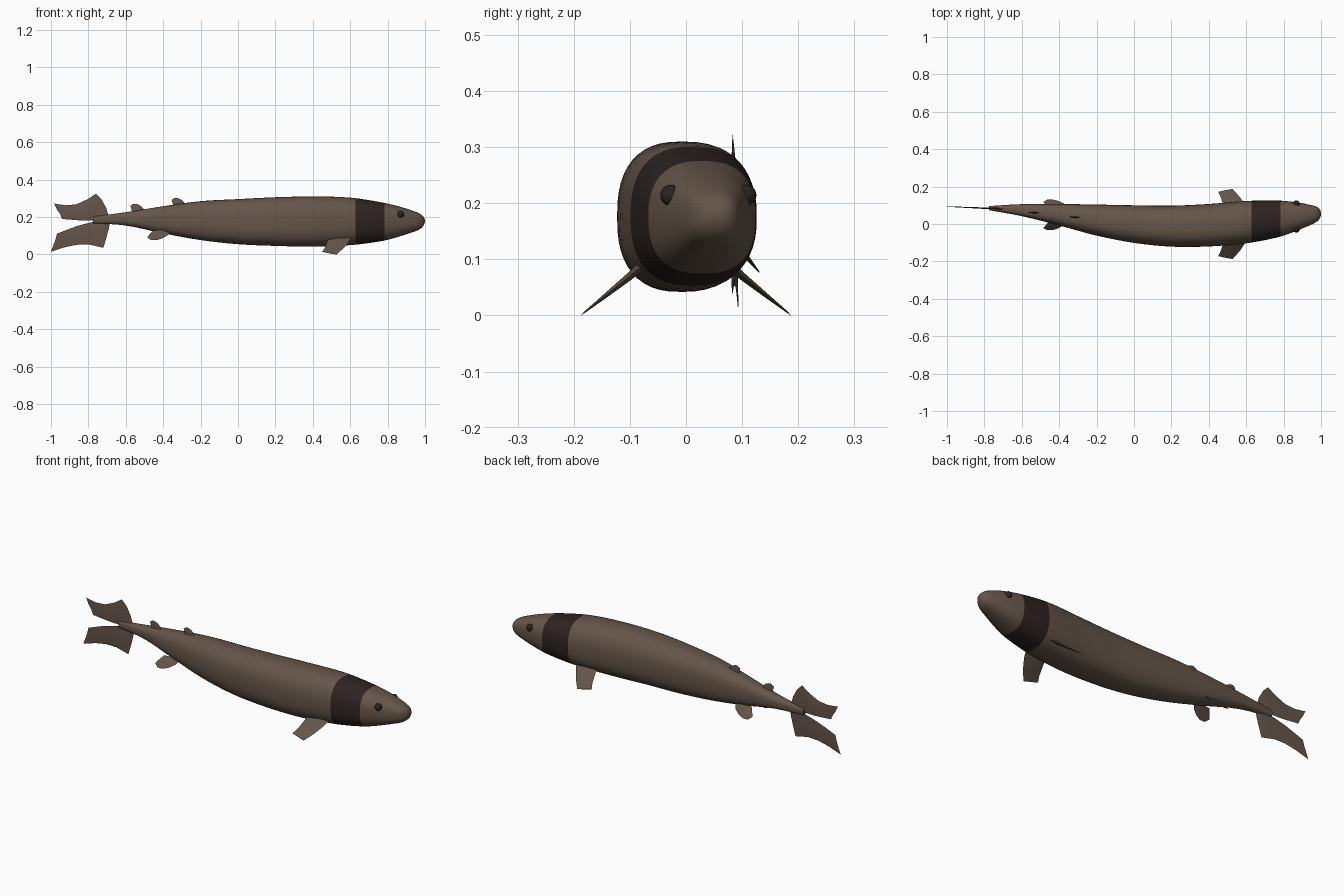
import bpy, math
from mathutils import Vector

if "Cube" in bpy.data.objects:
    bpy.data.objects.remove(bpy.data.objects["Cube"])


def material(name, rgb):
    m = bpy.data.materials.new(name)
    m.diffuse_color = (*rgb, 1)
    m.use_nodes = True
    m.node_tree.nodes["Principled BSDF"].inputs["Base Color"].default_value = m.diffuse_color
    return m


BROWN = material("brown skin", (0.130, 0.092, 0.068))
DARK = material("dark collar", (0.027, 0.017, 0.016))
EYE = material("eye black", (0.022, 0.017, 0.014))


def make(name, verts, faces, mats, angle=40):
    me = bpy.data.meshes.new(name)
    me.from_pydata([tuple(v) for v in verts], [], faces)
    for m in mats:
        me.materials.append(m)
    ob = bpy.data.objects.new(name, me)
    bpy.context.collection.objects.link(ob)
    bpy.ops.object.select_all(action='DESELECT')
    ob.select_set(True)
    bpy.context.view_layer.objects.active = ob
    bpy.ops.object.mode_set(mode='EDIT')
    bpy.ops.mesh.select_all(action='SELECT')
    bpy.ops.mesh.normals_make_consistent(inside=False)
    bpy.ops.object.mode_set(mode='OBJECT')
    bpy.ops.object.shade_smooth_by_angle(angle=math.radians(angle))
    return ob


def loft(name, rings, mats, angle=40):
    n = len(rings[0])
    verts = [v for r in rings for v in r]
    faces = [(k * n + i, k * n + (i + 1) % n, (k + 1) * n + (i + 1) % n, (k + 1) * n + i)
             for k in range(len(rings) - 1) for i in range(n)]
    faces += [tuple(range(n)), tuple(range(len(verts) - n, len(verts)))]
    return make(name, verts, faces, mats, angle)


# Body stations: x, y min, y max, z min, z max
ST = [(-0.775, .074, .096, .167, .203), (-0.60, .042, .106, .155, .226),
      (-0.40, -.008, .107, .113, .258), (-0.20, -.062, .104, .077, .285),
      (0.0, -.101, .100, .055, .296), (0.2, -.121, .098, .046, .306),
      (0.4, -.120, .107, .042, .310), (0.6, -.103, .123, .050, .304),
      (0.78, -.068, .125, .074, .276), (0.90, -.024, .111, .108, .246),
      (0.96, .002, .098, .129, .224), (0.985, .019, .088, .145, .209),
      (0.997, .037, .072, .164, .193), (1.0, .050, .058, .177, .183)]


def section(x):
    # smooth cubic interpolation between stations
    k = max(i for i in range(len(ST) - 1) if ST[i][0] <= x + 1e-9)
    a, b = ST[k], ST[k + 1]
    p, q = ST[max(k - 1, 0)], ST[min(k + 2, len(ST) - 1)]
    h = b[0] - a[0]
    t = (x - a[0]) / h
    out = []
    for c in range(1, 5):
        ma = (b[c] - p[c]) / (b[0] - p[0]) * h
        mb = (q[c] - a[c]) / (q[0] - a[0]) * h
        out.append((2*t**3 - 3*t*t + 1) * a[c] + (t**3 - 2*t*t + t) * ma
                   + (3*t*t - 2*t**3) * b[c] + (t**3 - t*t) * mb)
    return out


def ring(x, n=48):
    y0, y1, z0, z1 = section(x)
    e = 2 / 2.5                       # rounded-square cross-section
    pts = []
    for i in range(n):
        c, s = math.cos(2 * math.pi * i / n), math.sin(2 * math.pi * i / n)
        pts.append((x, (y0 + y1) / 2 + (y1 - y0) / 2 * math.copysign(abs(c) ** e, c),
                    (z0 + z1) / 2 + (z1 - z0) / 2 * math.copysign(abs(s) ** e, s)))
    return pts


# Body with dark collar band
BAND = (0.628, 0.783)
xs = {s[0] for s in ST} | set(BAND)
xs |= {-0.75 + 0.05 * i for i in range(35)}
xs |= {0.97, 0.978, 0.992}
xs = sorted(xs)
xs = [x for i, x in enumerate(xs) if i == 0 or x - xs[i - 1] > 0.001]
body = loft("body", [ring(x) for x in xs], [BROWN, DARK], 60)
for f in body.data.polygons:
    f.material_index = int(BAND[0] < f.center.x < BAND[1])


def fin(name, stations, normal, thick):
    # stations run root to tip: (leading point, trailing point); lens section thinning to the tip
    n = Vector(normal).normalized()
    rings = []
    for k, (a, b) in enumerate(stations):
        a, b = Vector(a), Vector(b)
        t = thick * (1 - 0.85 * k / (len(stations) - 1)) / 2
        m = a.lerp(b, 0.4)
        rings.append([a, m + n * t, b, m - n * t])
    return loft(name, rings, [BROWN], 30)


# Paired pectoral and pelvic fins
for s, side in ((-1, "near"), (1, "far")):
    fin("pectoral_fin_" + side,
        [((.61, s*.065, .100), (.485, s*.065, .100)),
         ((.592, s*.105, .066), (.475, s*.105, .066)),
         ((.565, s*.145, .034), (.464, s*.145, .034)),
         ((.527, s*.187, .000), (.450, s*.172, .014))], (0, s*.62, .78), .018)
    fin("pelvic_fin_" + side,
        [((-.36, .052 + s*.035, .128), (-.455, .048 + s*.035, .128)),
         ((-.375, .052 + s*.058, .104), (-.475, .048 + s*.058, .105)),
         ((-.405, .050 + s*.073, .086), (-.485, .048 + s*.070, .092)),
         ((-.435, .049 + s*.082, .077), (-.465, .049 + s*.081, .077))], (0, s*.6, .8), .012)

# Two small dorsal fins
for name, x, z, y in (("front_dorsal_fin", -.35, .263, .038), ("rear_dorsal_fin", -.57, .232, .062)):
    fin(name, [((x + .085, y - .004, z - .012), (x + .005, y, z - .015)),
               ((x + .062, y - .003, z + .016), (x, y, z + .012)),
               ((x + .045, y - .002, z + .031), (x - .005, y, z + .028)),
               ((x + .026, y, z + .039), (x + .010, y, z + .039))], (0.1, 1, 0), .012)

# Tail lobes, swept backwards
fin("upper_tail_lobe",
    [((-.690, .080, .200), (-.77, .085, .182)), ((-.705, .081, .250), (-.82, .086, .181)),
     ((-.730, .082, .295), (-.87, .088, .184)), ((-.760, .083, .325), (-.905, .089, .187)),
     ((-.805, .085, .295), (-.94, .090, .190)), ((-.865, .087, .268), (-.952, .091, .217)),
     ((-.920, .089, .263), (-.968, .092, .240)), ((-.985, .092, .272), (-.981, .092, .268))],
    (0.04, 1, 0), .012)
fin("lower_tail_lobe",
    [((-.685, .080, .180), (-.77, .085, .176)), ((-.690, .080, .140), (-.81, .086, .166)),
     ((-.705, .081, .085), (-.86, .088, .152)), ((-.720, .082, .036), (-.91, .089, .134)),
     ((-.795, .085, .053), (-.968, .091, .111)), ((-.860, .088, .052), (-.976, .092, .080)),
     ((-.925, .090, .039), (-.987, .093, .050)), ((-1.0, .093, .015), (-.999, .093, .019))],
    (0.04, 1, 0), .012)

# Eyes set in both sides of the head
for s, side in ((-1, "near"), (1, "far")):
    y0, y1, z0, z1 = section(0.87)
    y = (y0 + y1) / 2 + s * ((y1 - y0) / 2 - .009)
    bpy.ops.mesh.primitive_uv_sphere_add(segments=20, ring_count=12, radius=.019,
                                         location=(.868, y, .214))
    eye = bpy.context.object
    eye.name = "eye_" + side
    eye.data.materials.append(EYE)
    bpy.ops.object.shade_smooth_by_angle(angle=math.radians(60))
